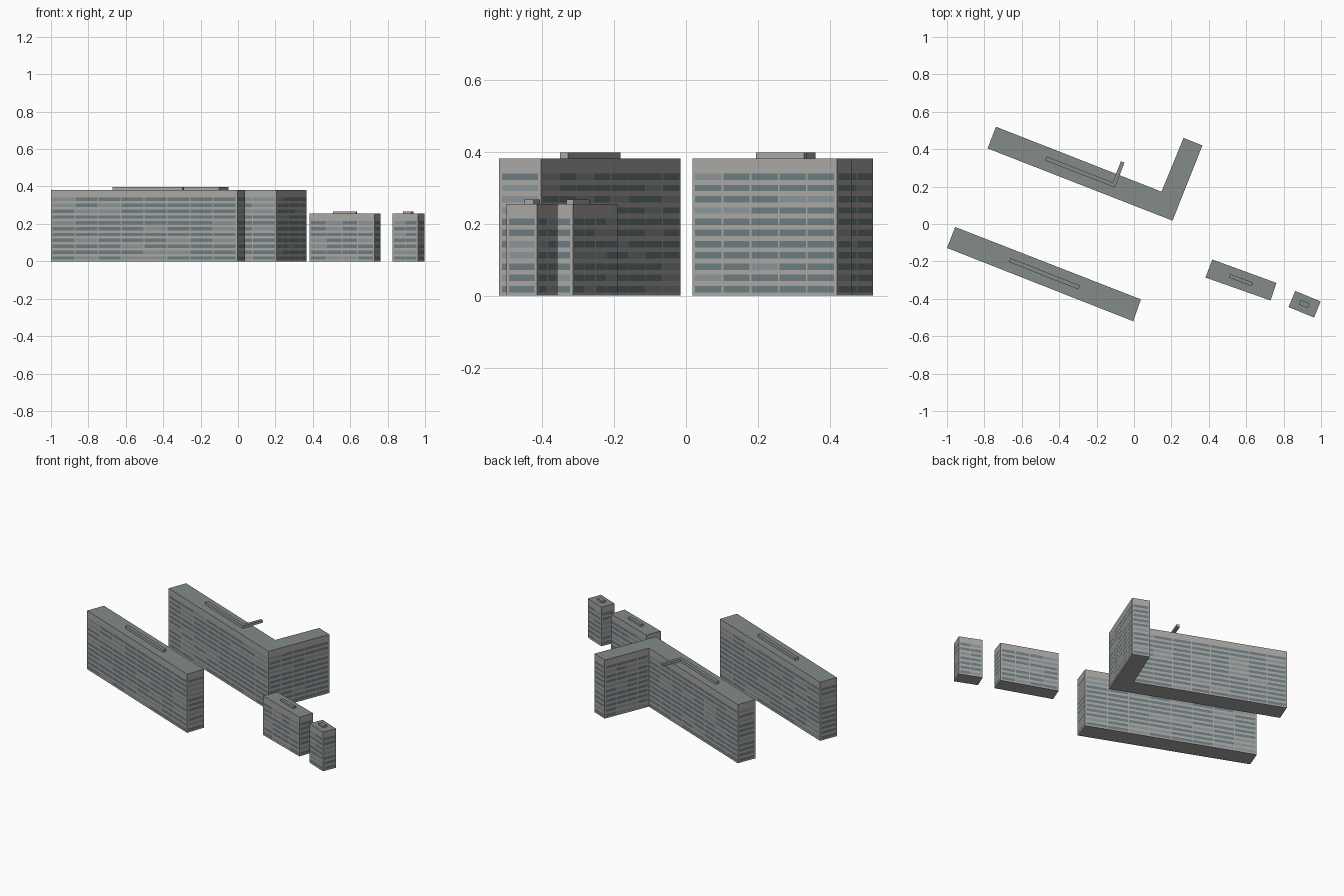
import bpy, bmesh, random
from mathutils import Vector

if "Cube" in bpy.data.objects:
    bpy.data.objects.remove(bpy.data.objects["Cube"])

random.seed(4)


def material(name, rgb):
    m = bpy.data.materials.new(name)
    m.diffuse_color = (*rgb, 1)
    m.use_nodes = True
    m.node_tree.nodes["Principled BSDF"].inputs["Base Color"].default_value = m.diffuse_color
    return m


WALL = material("wall_concrete", (0.40, 0.39, 0.37))
ROOF = material("roof_grey", (0.23, 0.26, 0.24))
GLASS = material("window_dark", (0.15, 0.20, 0.22))
PALE = material("window_pale", (0.26, 0.30, 0.32))


def add_object(name, bm, mats):
    me = bpy.data.meshes.new(name)
    bm.to_mesh(me)
    bm.free()
    for m in mats:
        me.materials.append(m)
    ob = bpy.data.objects.new(name, me)
    bpy.context.collection.objects.link(ob)


def block(name, outline, z0, z1):
    """Extrude a counter-clockwise footprint; the top gets the roof colour."""
    bm = bmesh.new()
    base = bm.faces.new([bm.verts.new((x, y, z0)) for x, y in outline])
    out = bmesh.ops.extrude_face_region(bm, geom=[base], use_keep_orig=True)
    for v in out["geom"]:
        if isinstance(v, bmesh.types.BMVert):
            v.co.z = z1
    bmesh.ops.recalc_face_normals(bm, faces=bm.faces)
    for f in bm.faces:
        f.material_index = 1 if f.normal.z > 0.5 else 0
    add_object(name, bm, (WALL, ROOF))


def windows(name, outline, rows, pitch=0.0313, sill=0.009, height=0.018):
    """Ribbon windows on every wall, one pane per bay and storey."""
    bm = bmesh.new()
    for i, p in enumerate(outline):
        a, b = Vector(p), Vector(outline[(i + 1) % len(outline)])
        d = b - a
        off = Vector((d.y, -d.x)).normalized() * 0.0008
        bays = min(8, max(1, round(d.length / 0.088)))
        margin = 0.006 / d.length
        step = (1 - 2 * margin) / bays
        gap = 0.0025 / d.length
        for r in range(rows):
            z = sill + r * pitch
            for k in range(bays):
                s = a + d * (margin + k * step + gap) + off
                e = a + d * (margin + (k + 1) * step - gap) + off
                f = bm.faces.new([bm.verts.new(c) for c in (
                    (s.x, s.y, z), (e.x, e.y, z),
                    (e.x, e.y, z + height), (s.x, s.y, z + height))])
                f.material_index = int(random.random() < 0.2)
    add_object(name, bm, (GLASS, PALE))


# name, footprint, rooftop housing footprint, height, roof housing top, storeys
BUILDINGS = [
    ("front_slab",
     [(-1, -.128), (-.004, -.52), (.037, -.403), (-.956, -.016)],
     [(-.671, -.202), (-.297, -.350), (-.289, -.329), (-.661, -.182)],
     .382, .398, 11),
    ("l_shaped_block",
     [(-.783, .404), (.206, .018), (.366, .42), (.265, .46),
      (.147, .173), (-.738, .52)],
     [(-.476, .340), (-.102, .195), (-.051, .328), (-.070, .335),
      (-.114, .222), (-.466, .361)],
     .382, .398, 11),
    ("low_block",
     [(.382, -.286), (.730, -.409), (.762, -.315), (.419, -.19)],
     [(.507, -.286), (.630, -.332), (.637, -.313), (.515, -.268)],
     .255, .267, 7),
    ("small_tower",
     [(.826, -.444), (.963, -.5), (.998, -.414), (.862, -.358)],
     [(.882, -.430), (.928, -.449), (.939, -.425), (.893, -.406)],
     .255, .267, 7),
]

for name, outline, housing, top, roof_top, rows in BUILDINGS:
    block(name + "_walls", outline, 0, top)
    block(name + "_roof_housing", housing, top, roof_top)
    windows(name + "_windows", outline, rows)
